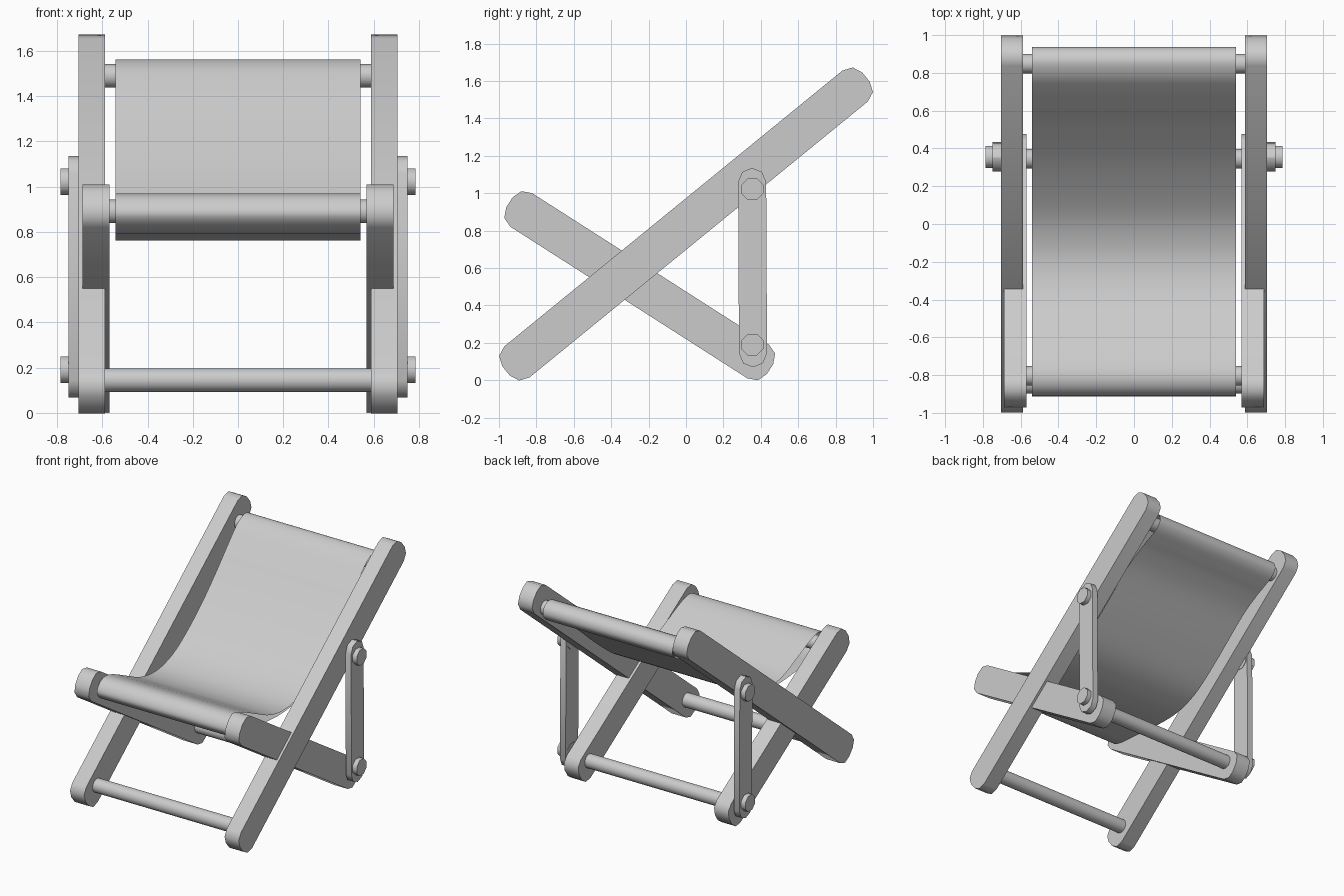
import bpy, bmesh, math
from mathutils import Vector, Matrix

if "Cube" in bpy.data.objects:
    bpy.data.objects.remove(bpy.data.objects["Cube"])


def finish(name, bm, smooth=None):
    bmesh.ops.recalc_face_normals(bm, faces=bm.faces)
    me = bpy.data.meshes.new(name)
    bm.to_mesh(me)
    bm.free()
    ob = bpy.data.objects.new(name, me)
    bpy.context.collection.objects.link(ob)
    if smooth:
        bpy.ops.object.select_all(action='DESELECT')
        ob.select_set(True)
        bpy.context.view_layer.objects.active = ob
        bpy.ops.object.shade_smooth_by_angle(angle=math.radians(smooth))
    return ob


def mirror_x(ob):
    ob.modifiers.new("Mirror", 'MIRROR').use_axis[0] = True


def plank(name, x0, x1, cy, cz, half_len, half_wid, angle, r):
    """Board in the YZ plane with two-segment rounded ends, mirrored across x."""
    bm = bmesh.new()
    a = math.radians(angle)
    pts = []
    for sx, sy, start in ((1, 1, 0), (-1, 1, 90), (-1, -1, 180), (1, -1, 270)):
        for k in range(3):
            t = math.radians(start + 45 * k)
            u = sx * (half_len - r) + r * math.cos(t)
            v = sy * (half_wid - r) + r * math.sin(t)
            pts.append((x0, cy + u * math.cos(a) - v * math.sin(a),
                        cz + u * math.sin(a) + v * math.cos(a)))
    face = bm.faces.new([bm.verts.new(p) for p in pts])
    ext = bmesh.ops.extrude_face_region(bm, geom=[face])
    moved = [g for g in ext['geom'] if isinstance(g, bmesh.types.BMVert)]
    bmesh.ops.translate(bm, verts=moved, vec=(x1 - x0, 0, 0))
    # close the board with the starting outline
    bmesh.ops.holes_fill(bm, edges=[e for e in bm.edges if e.is_boundary], sides=0)
    bmesh.ops.remove_doubles(bm, verts=bm.verts, dist=1e-4)
    mirror_x(finish(name, bm, 50))


def rod(name, x0, x1, y, z, r, sides, smooth=50):
    """Cylinder along x."""
    bm = bmesh.new()
    m = (Matrix.Translation(((x0 + x1) / 2, y, z)) @ Matrix.Rotation(math.pi / 2, 4, 'Y')
         @ Matrix.Rotation(math.pi / sides, 4, 'Z'))
    bmesh.ops.create_cone(bm, cap_ends=True, segments=sides, radius1=r, radius2=r,
                          depth=x1 - x0, matrix=m)
    return finish(name, bm, smooth)


def closed_spline(pts, steps=5):
    """Closed Catmull-Rom curve through the points."""
    p = [Vector(q) for q in pts]
    n = len(p)
    out = []
    for i in range(n):
        a, b, c, d = (p[(i + j) % n] for j in (-1, 0, 1, 2))
        for k in range(steps):
            t = k / steps
            out.append(0.5 * (2 * b + (c - a) * t + (2 * a - 5 * b + 4 * c - d) * t * t
                              + (3 * b - a - 3 * c + d) * t ** 3))
    return out


# Side boards
plank("back_rail", 0.587, 0.705, 0, 0.835, 1.242, 0.107, 39.2, 0.075)
plank("seat_rail", 0.568, 0.687, -0.2475, 0.505, 0.827, 0.107, -32.6, 0.075)
plank("support_strut", 0.703, 0.75, 0.356, 0.602, 0.533, 0.075, 90.3, 0.0749)

# Pivot bolts
for label, z in (("upper", 1.022), ("lower", 0.19)):
    mirror_x(rod(label + "_bolt", 0.70, 0.785, 0.355, z, 0.063, 8))

# Cross bars
for label, y, z, x in (("top", 0.848, 1.49, 0.62), ("front", -0.804, 0.891, 0.6),
                       ("foot", -0.845, 0.145, 0.62), ("rear", 0.346, 0.145, 0.6)):
    rod(label + "_crossbar", -x, x, y, z, 0.052, 24)

# Fabric sling: a belt round the front and top bars whose two layers sag together
profile = [(-0.865, 0.822), (-0.912, 0.88), (-0.88, 0.944), (-0.81, 0.97), (-0.71, 0.945),
           (-0.55, 0.872), (-0.40, 0.806), (-0.25, 0.778), (-0.10, 0.795), (0.07, 0.87),
           (0.30, 1.045), (0.50, 1.24), (0.62, 1.37), (0.71, 1.467), (0.78, 1.531),
           (0.86, 1.562), (0.92, 1.535), (0.936, 1.48), (0.90, 1.43), (0.82, 1.387),
           (0.71, 1.335), (0.56, 1.24), (0.31, 1.03), (0.08, 0.857), (-0.10, 0.781),
           (-0.25, 0.762), (-0.40, 0.766), (-0.55, 0.779), (-0.67, 0.787), (-0.78, 0.796)]
bm = bmesh.new()
rows = [[bm.verts.new((x, q[0], q[1])) for x in (-0.541, 0.541)] for q in closed_spline(profile)]
for a, b in zip(rows, rows[1:] + rows[:1]):
    bm.faces.new((a[0], a[1], b[1], b[0]))
finish("fabric_sling", bm, 60)
